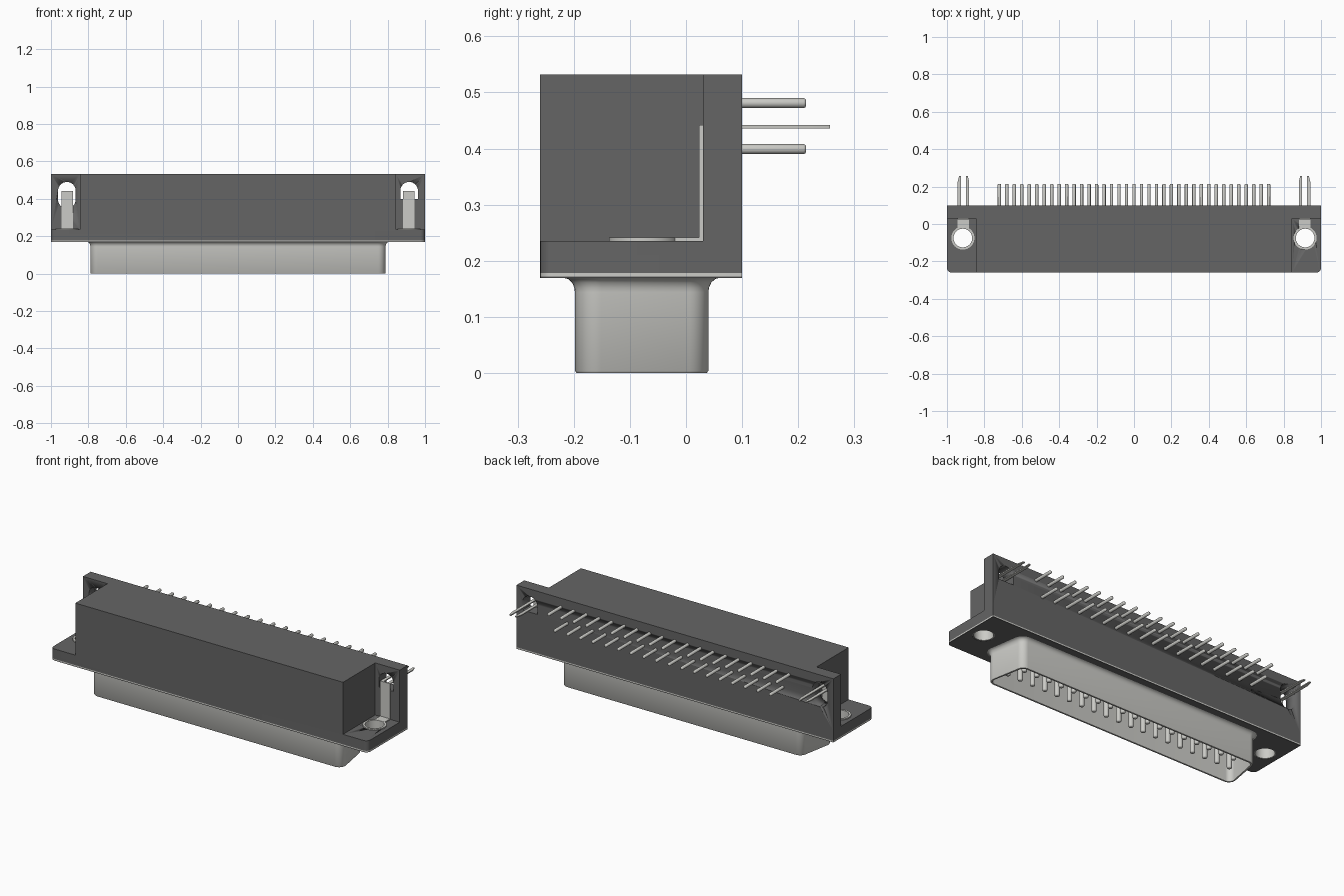
import bpy, bmesh, math
from mathutils import Vector

if "Cube" in bpy.data.objects:
    bpy.data.objects.remove(bpy.data.objects["Cube"])


def material(name, v, warm=1.0):
    m = bpy.data.materials.new(name)
    m.diffuse_color = (v, v, v * warm, 1)
    m.use_nodes = True
    m.node_tree.nodes["Principled BSDF"].inputs["Base Color"].default_value = m.diffuse_color
    return m


DARK = material("dark_plastic", 0.13)
METAL = material("bright_metal", 0.6, 0.95)


def finish(name, bm, mat, angle=30):
    bmesh.ops.recalc_face_normals(bm, faces=bm.faces)
    me = bpy.data.meshes.new(name)
    bm.to_mesh(me)
    bm.free()
    me.materials.append(mat)
    ob = bpy.data.objects.new(name, me)
    bpy.context.collection.objects.link(ob)
    bpy.ops.object.select_all(action='DESELECT')
    ob.select_set(True)
    bpy.context.view_layer.objects.active = ob
    bpy.ops.object.shade_smooth_by_angle(angle=math.radians(angle))
    return ob


def rounded(pts, radii, seg=6):
    """Polygon outline with each corner replaced by an arc."""
    out, n = [], len(pts)
    if not isinstance(radii, (list, tuple)):
        radii = [radii] * n
    for i in range(n):
        p = Vector(pts[i])
        if radii[i] == 0:
            out.append(p)
            continue
        a = (Vector(pts[i - 1]) - p).normalized()
        b = (Vector(pts[(i + 1) % n]) - p).normalized()
        half = a.angle(b) / 2
        c = p + (a + b).normalized() * radii[i] / math.sin(half)
        va = p + a * radii[i] / math.tan(half) - c
        vb = p + b * radii[i] / math.tan(half) - c
        turn = va.angle(vb)
        for k in range(seg + 1):
            t = k / seg
            out.append(c + (va * math.sin((1 - t) * turn) + vb * math.sin(t * turn)) / math.sin(turn))
    return out


def place(p, h, axis):
    return {'x': (h, p[0], p[1]), 'y': (p[0], h, p[1]), 'z': (p[0], p[1], h)}[axis]


def loft(bm, rings, axis, cap=True):
    """Skin a list of (outline, height) rings."""
    vs = [[bm.verts.new(place(p, h, axis)) for p in o] for o, h in rings]
    n = len(vs[0])
    for a, b in zip(vs, vs[1:]):
        for i in range(n):
            bm.faces.new((a[i], a[(i + 1) % n], b[(i + 1) % n], b[i]))
    if cap:
        bm.faces.new(vs[0])
        bm.faces.new(vs[-1])


def prism(name, pts, lo, hi, axis, mat):
    bm = bmesh.new()
    loft(bm, [(pts, lo), (pts, hi)], axis)
    return finish(name, bm, mat)


def circle(cx, cy, r, n=32):
    return [(cx + r * math.cos(2 * math.pi * i / n), cy + r * math.sin(2 * math.pi * i / n)) for i in range(n)]


def boolean(ob, tool, op='DIFFERENCE'):
    m = ob.modifiers.new(op, 'BOOLEAN')
    m.operation, m.object, m.solver = op, tool, 'EXACT'
    bpy.context.view_layer.objects.active = ob
    bpy.ops.object.modifier_apply(modifier=m.name)


# housing: rounded flange plus T-shaped block, metal plate and thin front cover
FLANGE = rounded([(-1, -.26), (1, -.26), (1, .10), (-1, .10)], [.025, .025, 0, 0])
T = [(-.845, -.26), (.845, -.26), (.845, .03), (1, .03), (1, .10), (-1, .10), (-1, .03), (-.845, .03)]
housing = prism("housing", FLANGE, .178, .235, 'z', DARK)
block = prism("housing_block", T, .235, .532, 'z', DARK)
boolean(housing, block, 'UNION')
plate = prism("metal_plate", FLANGE, .172, .178, 'z', METAL)
cover = prism("flange_underside", FLANGE, .169, .172, 'z', DARK)
cutters = [block]

SX, SY = .915, -.075
for s in (-1, 1):
    # screw hole
    hole = prism("hole_cutter", circle(s * SX, SY, .055), .1, .3, 'z', DARK)
    for ob in (housing, plate, cover):
        boolean(ob, hole)
    # slot in the back wall
    low, rb = (.35, .046) if s < 0 else (.40, 0)
    slot_pts = [(s * SX - .047, low), (s * SX + .047, low), (s * SX + .047, .49), (s * SX - .047, .49)]
    slot = prism("slot_cutter", rounded(slot_pts, [rb, rb, .046, .046], 8), .0, .2, 'y', DARK)
    boolean(housing, slot)
    cutters += [hole, slot]

    # screw eyelet
    bm = bmesh.new()
    o, i = circle(s * SX, SY, .062), circle(s * SX, SY, .050)
    m = circle(s * SX, SY, .055)
    loft(bm, [(m, .170), (m, .235), (o, .235), (o, .241), (i, .241), (i, .170), (m, .170)], 'z', False)
    bmesh.ops.remove_doubles(bm, verts=bm.verts, dist=1e-5)
    finish("screw_eyelet", bm, METAL)

    # ground strap with two prongs
    strap = [(-.025, .2355), (.030, .2355), (.030, .442), (.023, .442), (.023, .2415), (-.025, .2415)]
    c = s * (SX - .003)
    prism("ground_strap", strap, c - .031, c + .031, 'x', METAL)
    for d in (-1, 1):
        prong = [(c + d * .013, .023), (c + d * .031, .023), (c + d * .031, .225),
                 (c + d * .023, .257), (c + d * .013, .257)]
        prism("strap_prong", prong, .436, .442, 'z', METAL)

for ob in set(cutters):
    bpy.data.objects.remove(ob)


# D-shaped metal shell, flared at its root, wider at the front
def d_ring(e):
    pts = [(-.797 - e, -.198 - e), (.797 + e, -.198 - e), (.755 + e, .04 + e), (-.755 - e, .04 + e)]
    return rounded(pts, .04 + e, 8)


bm = bmesh.new()
profile = [(.022, .170), (.012, .1675), (.005, .161), (.001, .152), (0, .144), (0, .004),
           (-.003, 0), (-.012, 0), (-.012, .170)]
loft(bm, [(d_ring(e), z) for e, z in profile], 'z', False)
finish("d_shell", bm, METAL, 40)


# pins: solder tails at the back, contacts inside the shell
def pin(bm, x, b, r, root, tip, axis):
    d = 1 if tip > root else -1
    steps = [(r, root), (r, tip - d * r * .5), (r * .85, tip - d * r * .15), (r * .6, tip)]
    loft(bm, [(circle(x, b, q, 12), h) for q, h in steps], axis)


tails, contacts = bmesh.new(), bmesh.new()
for count, tail_z, contact_y in ((19, .481, -.119), (18, .399, -.039)):
    for k in range(count):
        x = (k - (count - 1) / 2) * .08
        pin(tails, x, tail_z, .009, .095, .214, 'y')
        pin(contacts, x, contact_y, .0135, .172, .03, 'z')
finish("solder_tails", tails, METAL, 40)
finish("contact_pins", contacts, METAL, 40)
